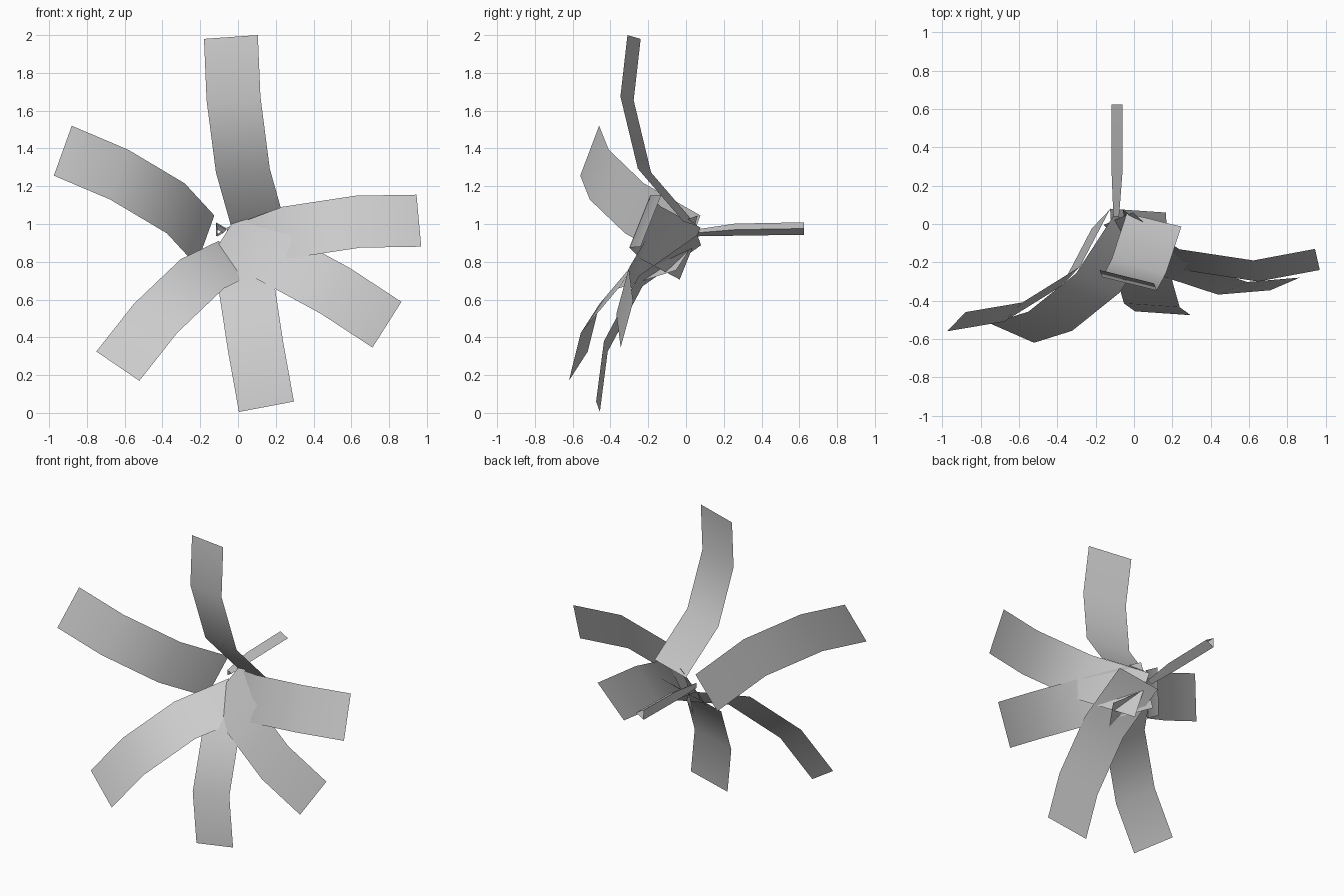
import bpy, math
from mathutils import Vector

if "Cube" in bpy.data.objects:
    bpy.data.objects.remove(bpy.data.objects["Cube"])


def make_mesh(name, verts, faces, angle=35):
    mesh = bpy.data.meshes.new(name)
    mesh.from_pydata(verts, [], faces)
    obj = bpy.data.objects.new(name, mesh)
    bpy.context.collection.objects.link(obj)
    bpy.context.view_layer.objects.active = obj
    obj.select_set(True)
    bpy.ops.object.shade_smooth_by_angle(angle=math.radians(angle))
    obj.select_set(False)
    return obj


# Shared petal bend: (distance along the outer chord, bulge towards the front)
PROFILE = [(-0.304, -0.225), (0, 0), (0.391, 0.064), (0.712, 0)]


def petal(name, tip_a, tip_b, bend_a):
    tip_a, tip_b, bend_a = Vector(tip_a), Vector(tip_b), Vector(bend_a)
    width = tip_b - tip_a
    chord = tip_a - bend_a
    chord -= width * chord.dot(width) / width.length_squared
    along = chord.normalized()
    front = along.cross(width).normalized()
    if front.y > 0:
        front = -front
    verts = []
    for d, h in PROFILE:
        p = tip_a + along * (d - 0.712) + front * h
        verts += [p, p + width]
    faces = [(2 * i, 2 * i + 1, 2 * i + 3, 2 * i + 2) for i in range(3)]
    # faces point to the front
    n = (verts[1] - verts[0]).cross(verts[2] - verts[0])
    if n.dot(front) < 0:
        faces = [f[::-1] for f in faces]
    return make_mesh(name, verts, faces)


# Six petals: two tip corners and the inner bend on the first edge
petal("petal_top", (-0.18, -0.24, 1.98), (0.105, -0.31, 2.0), (-0.17, -0.17, 1.25))
petal("petal_right", (0.945, -0.13, 1.155), (0.97, -0.24, 0.88), (0.23, -0.12, 1.12))
petal("petal_lower_right", (0.712, -0.346, 0.346), (0.865, -0.28, 0.588), (0.15, -0.255, 0.72))
petal("petal_bottom", (0.005, -0.456, 0.005), (0.296, -0.476, 0.06), (-0.13, -0.23, 0.66))
petal("petal_lower_left", (-0.522, -0.62, 0.17), (-0.75, -0.52, 0.325), (-0.09, -0.34, 0.69))
petal("petal_upper_left", (-0.88, -0.46, 1.52), (-0.975, -0.56, 1.256), (-0.264, -0.21, 1.235))

# Three-sided open stem pointing backwards: (y, centre z, radius)
verts, faces = [], []
for y, z, r in [(0.04, 0.952, 0.02), (0.26, 0.97, 0.037), (0.625, 0.976, 0.038)]:
    for k in range(3):
        a = k * math.tau / 3
        verts.append((-0.098 + r * math.cos(a), y, z + r * math.sin(a)))
for i in range(2):
    for k in range(3):
        m = (k + 1) % 3
        faces.append((3 * i + k, 3 * i + 3 + k, 3 * i + 3 + m, 3 * i + m))
make_mesh("stem", verts, faces)
